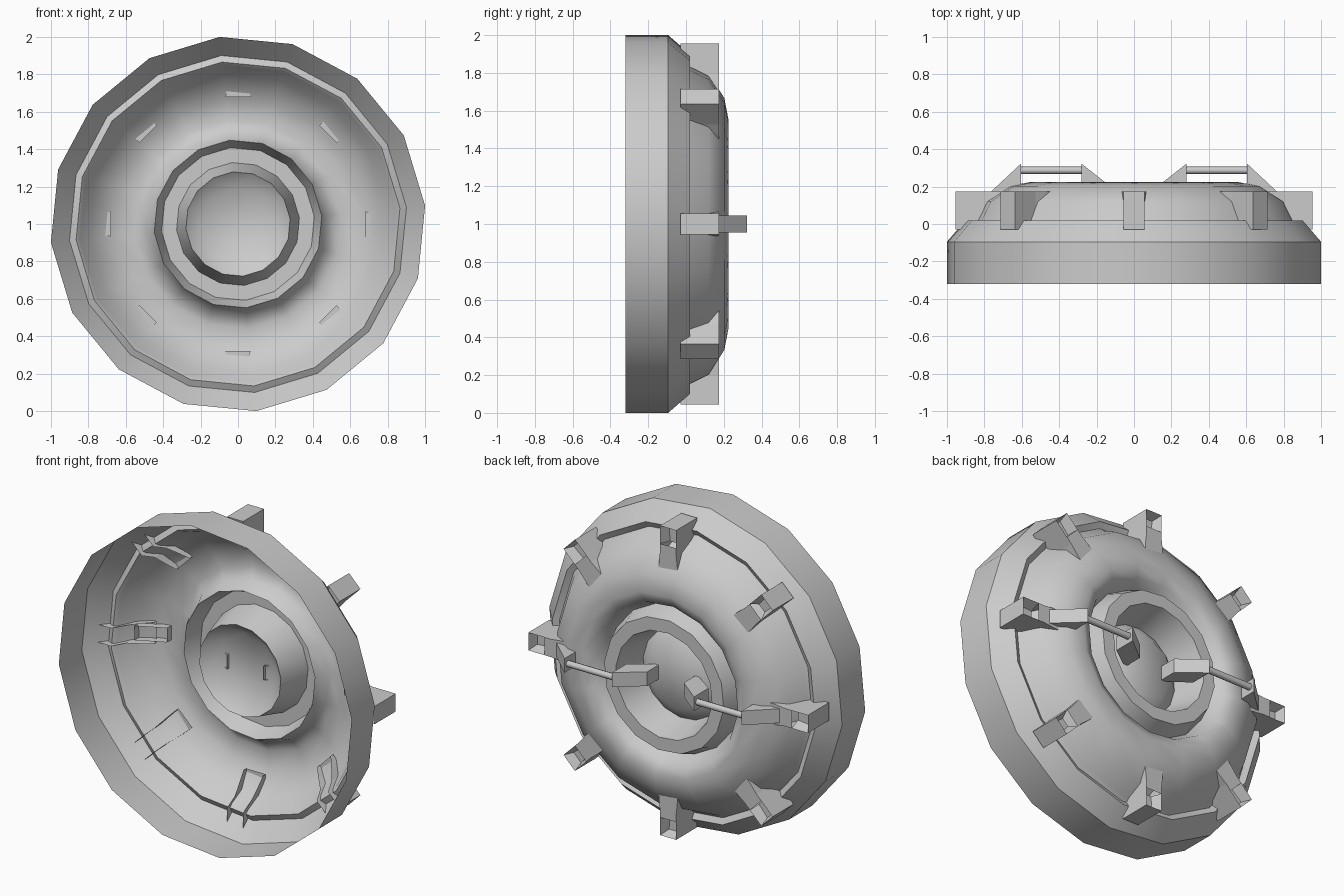
import bpy, bmesh
from math import cos, sin, tau, pi, radians
from mathutils import Matrix, Vector

cube = bpy.data.objects.get("Cube")
if cube:
    bpy.data.objects.remove(cube, do_unlink=True)

grey = bpy.data.materials.new("plain_grey")
grey.use_nodes = True
COLOUR = (0.6, 0.6, 0.6, 1)
grey.diffuse_color = COLOUR
grey.node_tree.nodes["Principled BSDF"].inputs["Base Color"].default_value = COLOUR

CENTRE = Vector((0, 0, 1))


def finish(bm, name, smooth=None):
    """Turn a bmesh into a named object with the grey material."""
    bmesh.ops.recalc_face_normals(bm, faces=bm.faces)
    mesh = bpy.data.meshes.new(name)
    bm.to_mesh(mesh)
    bm.free()
    mesh.materials.append(grey)
    obj = bpy.data.objects.new(name, mesh)
    bpy.context.collection.objects.link(obj)
    if smooth:
        bpy.ops.object.select_all(action='DESELECT')
        obj.select_set(True)
        bpy.context.view_layer.objects.active = obj
        bpy.ops.object.shade_smooth_by_angle(angle=radians(smooth))
    return obj


def ring(bm, radius, y, sides, start):
    """Closed loop of vertices around the y axis."""
    return [bm.verts.new(CENTRE + Vector((radius * cos(start + tau * i / sides), y,
                                          radius * sin(start + tau * i / sides))))
            for i in range(sides)]


def join(bm, a, b, closed=True):
    """Quads between two rows of vertices."""
    n = len(a)
    for i in range(n if closed else n - 1):
        j = (i + 1) % n
        bm.faces.new((a[i], a[j], b[j], b[i]))


def loop_edges(bm, loop):
    n = len(loop)
    return [bm.edges.get((loop[i], loop[(i + 1) % n]))
            or bm.edges.new((loop[i], loop[(i + 1) % n])) for i in range(n)]


# Hollow lid: rim, seam groove, rounded dome, raised collar, inner groove
SIDES = 16
START = tau / SIDES / 4
profile = [(1.005, -0.32), (1.005, -0.095), (0.905, 0.02), (0.87, 0.0),
           (0.85, 0.02), (0.80, 0.12), (0.67, 0.203), (0.56, 0.224),
           (0.49, 0.19), (0.45, 0.11), (0.41, 0.215), (0.33, 0.215), (0.28, 0.02)]
bm = bmesh.new()
rows = [ring(bm, r, y, SIDES, START) for r, y in profile]
for a, b in zip(rows, rows[1:]):
    join(bm, a, b)
# Centre boss with eight sides
boss = ring(bm, 0.2, 0.09, 8, START)
bmesh.ops.bridge_loops(bm, edges=loop_edges(bm, rows[-1]) + loop_edges(bm, boss))
bm.faces.new(boss)
finish(bm, "lid_shell", 38)


def clamp_box():
    """Open-bottomed clamp head with a square pocket in its back face."""
    bm = bmesh.new()
    bmesh.ops.create_cube(bm, size=1)
    bmesh.ops.scale(bm, vec=(0.11, 0.205, 0.11), verts=bm.verts)
    bmesh.ops.translate(bm, vec=(0.9, 0.0725, 0), verts=bm.verts)
    bm.normal_update()
    hidden = [f for f in bm.faces if f.normal.y < -0.9 or f.normal.x < -0.9]
    bmesh.ops.delete(bm, geom=hidden, context='FACES')
    top = [f for f in bm.faces if f.normal.y > 0.9]
    bmesh.ops.inset_region(bm, faces=top, thickness=0.028)
    bmesh.ops.translate(bm, vec=(0, -0.06, 0), verts=top[0].verts)
    return bm


def clamp_foot(bm):
    """Flared foot that runs from the clamp head into the dome."""
    sections = [(0.845, -0.03, 0.055), (0.80, 0.05, 0.055),
                (0.74, 0.10, 0.062), (0.68, 0.15, 0.066)]
    rows = [[bm.verts.new((x, y, z)) for y, z in
             ((low, -w), (0.175, -w), (0.175, w), (low, w))]
            for x, low, w in sections]
    for a, b in zip(rows, rows[1:]):
        join(bm, a, b, closed=False)


# Eight clamps around the seam
for i in range(8):
    bm = clamp_box()
    clamp_foot(bm)
    turn = Matrix.Translation(CENTRE) @ Matrix.Rotation(-i * pi / 4, 4, 'Y')
    bmesh.ops.transform(bm, matrix=turn, verts=bm.verts)
    finish(bm, f"clamp_{i + 1}")


def bracket(name, side, outline):
    """Open-bottomed wedge: the outline's last edge is left open."""
    bm = bmesh.new()
    rows = [[bm.verts.new((side * x, y, 1 + z)) for x, y in outline]
            for z in (-0.044, 0.044)]
    join(bm, rows[0], rows[1], closed=False)
    for row in rows:
        bm.faces.new(row)
    finish(bm, name)


# Two handles, one each side
for side, label in ((1, "left"), (-1, "right")):
    bracket(f"{label}_handle_outer_bracket", side,
            [(0.605, 0.17), (0.605, 0.322), (0.77, 0.168), (0.77, 0.09)])
    bracket(f"{label}_handle_inner_bracket", side,
            [(0.28, 0.18), (0.28, 0.322), (0.125, 0.2), (0.125, 0.07)])
    bm = bmesh.new()
    bmesh.ops.create_cone(bm, segments=8, radius1=0.02, radius2=0.02, depth=0.33)
    place = Matrix.Translation((side * 0.4425, 0.287, 1)) @ Matrix.Rotation(pi / 2, 4, 'Y')
    bmesh.ops.transform(bm, matrix=place, verts=bm.verts)
    finish(bm, f"{label}_handle_bar", 50)
